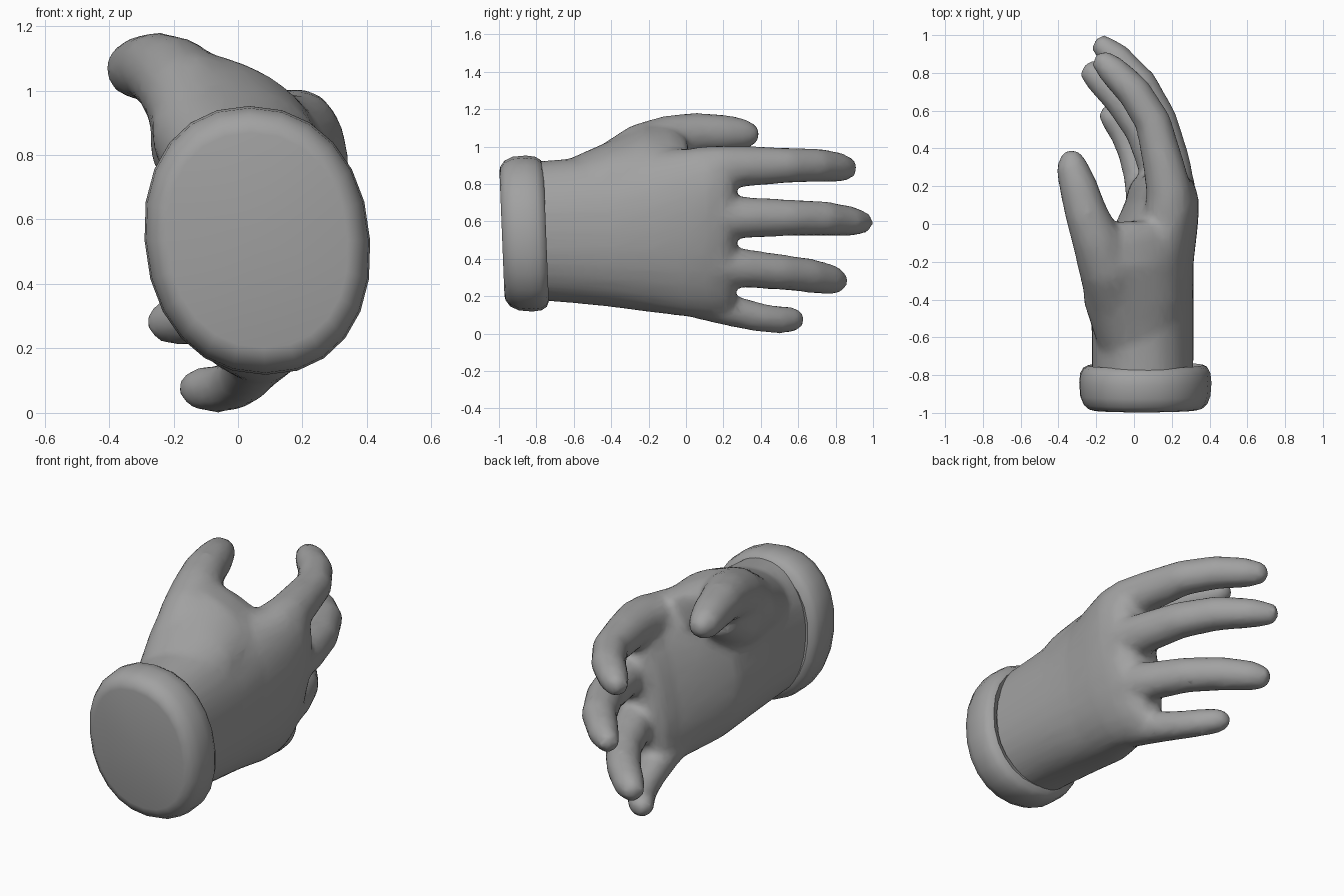
import bpy, bmesh, math
from mathutils import Vector

grey = bpy.data.materials.new("glove_grey")
grey.diffuse_color = (0.36, 0.36, 0.36, 1)


def skin(bm, rings, start, end=None):
    """Bridge rings of points into a shell with fan caps."""
    vs = [[bm.verts.new(p) for p in r] for r in rings]
    n = len(vs[0])
    for a, b in zip(vs, vs[1:]):
        for i in range(n):
            j = (i + 1) % n
            bm.faces.new((a[i], a[j], b[j], b[i]))
    for ring, tip in ((vs[0], start), (vs[-1], end)):
        if tip is None:
            continue
        c = bm.verts.new(tip)
        for i in range(n):
            bm.faces.new((ring[i], ring[(i + 1) % n], c))


def tube(bm, path, n=14):
    """Round limb through (x, y, z, radius) points."""
    pts = [Vector(p[:3]) for p in path]
    rings = []
    for i, p in enumerate(pts):
        t = (pts[min(i + 1, len(pts) - 1)] - pts[max(i - 1, 0)]).normalized()
        u = t.cross(Vector((0, 0, 1))).normalized()
        v = u.cross(t)
        r = path[i][3]
        rings.append([p + r * (u * math.cos(a) + v * math.sin(a))
                      for a in (2 * math.pi * k / n for k in range(n))])
    d0 = (pts[0] - pts[1]).normalized() * path[0][3] * 0.5
    d1 = (pts[-1] - pts[-2]).normalized() * path[-1][3] * 0.5
    skin(bm, rings, pts[0] + d0, pts[-1] + d1)


def oval(y, cx, cz, rx, rz, shear=0.0, lean=0.0, power=0.9, n=28, slope=0.0):
    """Soft-cornered oval ring standing across the y axis."""
    ring = []
    for k in range(n):
        a = 2 * math.pi * k / n
        c, s = math.cos(a), math.sin(a)
        dx = rx * math.copysign(abs(c) ** power, c)
        dz = rz * math.copysign(abs(s) ** power, s)
        ring.append(Vector((cx + dx + shear * dz, y + lean * dz,
                            cz + dz - slope * dx)))
    return ring


def finish(bm, name):
    bmesh.ops.recalc_face_normals(bm, faces=bm.faces)
    me = bpy.data.meshes.new(name)
    bm.to_mesh(me)
    bm.free()
    ob = bpy.data.objects.new(name, me)
    bpy.context.collection.objects.link(ob)
    me.materials.append(grey)
    bpy.ops.object.select_all(action='DESELECT')
    ob.select_set(True)
    bpy.context.view_layer.objects.active = ob
    return ob


bm = bmesh.new()

# palm and wrist
palm = [oval(-0.88, 0.045, 0.55, 0.27, 0.365),
        oval(-0.60, 0.045, 0.55, 0.27, 0.388),
        oval(-0.40, 0.045, 0.55, 0.27, 0.408),
        oval(-0.20, 0.06, 0.55, 0.255, 0.435, 0.05),
        oval(0.00, 0.12, 0.54, 0.21, 0.45, 0.12),
        oval(0.12, 0.15, 0.53, 0.175, 0.445, 0.17),
        oval(0.21, 0.15, 0.52, 0.15, 0.425, 0.18),
        oval(0.26, 0.15, 0.52, 0.10, 0.40, 0.18)]
skin(bm, palm, (0.045, -0.88, 0.55), (0.15, 0.265, 0.52))

# fleshy wedge between thumb and index knuckle
wedge = [oval(-0.68, 0.02, 0.72, 0.20, 0.19),
         oval(-0.42, 0.00, 0.82, 0.265, 0.20, slope=0.15),
         oval(-0.22, -0.01, 0.895, 0.27, 0.20, slope=0.35),
         oval(-0.08, 0.02, 0.915, 0.25, 0.15, slope=0.48),
         oval(0.01, 0.08, 0.89, 0.19, 0.10, slope=0.5)]
skin(bm, wedge, (0.02, -0.69, 0.72), (0.08, 0.02, 0.89))

# index finger
tube(bm, [(0.185, 0.05, 0.87, 0.13), (0.185, 0.18, 0.885, 0.122),
          (0.155, 0.32, 0.895, 0.11), (0.10, 0.54, 0.90, 0.097),
          (0.0, 0.70, 0.90, 0.092), (-0.11, 0.81, 0.89, 0.083),
          (-0.185, 0.88, 0.882, 0.058)])
# middle finger
tube(bm, [(0.21, 0.05, 0.63, 0.125), (0.205, 0.2, 0.625, 0.12),
          (0.185, 0.34, 0.62, 0.11), (0.13, 0.55, 0.62, 0.10),
          (0.03, 0.74, 0.615, 0.095), (-0.10, 0.885, 0.60, 0.082),
          (-0.19, 0.963, 0.592, 0.056)])
# ring finger
tube(bm, [(0.17, 0.05, 0.38, 0.12), (0.16, 0.18, 0.365, 0.115),
          (0.13, 0.3, 0.35, 0.106), (0.045, 0.5, 0.33, 0.097),
          (-0.07, 0.66, 0.31, 0.093), (-0.185, 0.775, 0.288, 0.083),
          (-0.25, 0.825, 0.278, 0.058)])
# little finger
tube(bm, [(0.07, 0.0, 0.20, 0.105), (0.05, 0.14, 0.155, 0.095),
          (0.025, 0.27, 0.115, 0.085), (-0.015, 0.40, 0.085, 0.079),
          (-0.065, 0.50, 0.073, 0.076), (-0.12, 0.57, 0.075, 0.069),
          (-0.155, 0.605, 0.078, 0.048)])
# thumb
tube(bm, [(-0.06, -0.50, 0.80, 0.13), (-0.11, -0.38, 0.88, 0.15),
          (-0.145, -0.23, 0.98, 0.15), (-0.20, -0.08, 1.04, 0.132),
          (-0.255, 0.06, 1.07, 0.114), (-0.295, 0.20, 1.07, 0.103),
          (-0.33, 0.31, 1.066, 0.086), (-0.335, 0.375, 1.06, 0.054)])
# heel muscle below the thumb
tube(bm, [(-0.05, -0.45, 0.72, 0.16), (-0.115, -0.25, 0.84, 0.165),
          (-0.14, -0.1, 0.93, 0.13)])

# fuse the limbs into one smooth skin
glove = finish(bm, "gloved_hand")
fuse = glove.modifiers.new("fuse", 'REMESH')
fuse.mode = 'VOXEL'
fuse.voxel_size = 0.02
fuse.use_smooth_shade = True
soft = glove.modifiers.new("soften", 'SMOOTH')
soft.factor = 0.5
soft.iterations = 12
thin = glove.modifiers.new("thin", 'DECIMATE')
thin.ratio = 0.25
for mod in ("fuse", "soften", "thin"):
    bpy.ops.object.modifier_apply(modifier=mod)

# trim the wrist where it enters the cuff
bm = bmesh.new()
bm.from_mesh(glove.data)
bmesh.ops.bisect_plane(bm, geom=bm.verts[:] + bm.edges[:] + bm.faces[:],
                       plane_co=(0, -0.78, 0), plane_no=(0, 1, 0),
                       clear_inner=True)
bm.to_mesh(glove.data)
bm.free()

# rolled cuff with a flat closed end
bm = bmesh.new()
profile = [(-0.984, 0.80), (-0.978, 0.86), (-0.955, 0.935), (-0.91, 0.985),
           (-0.84, 1.0), (-0.79, 0.985), (-0.76, 0.94), (-0.748, 0.87),
           (-0.765, 0.77)]
rings = [oval(y, 0.06, 0.535, 0.35 * s, 0.417 * s, -0.06, -0.04, 0.92, 24)
         for y, s in profile]
skin(bm, rings, (0.06, -0.984, 0.535))
finish(bm, "cuff")
bpy.ops.object.shade_smooth_by_angle(angle=math.radians(40))
